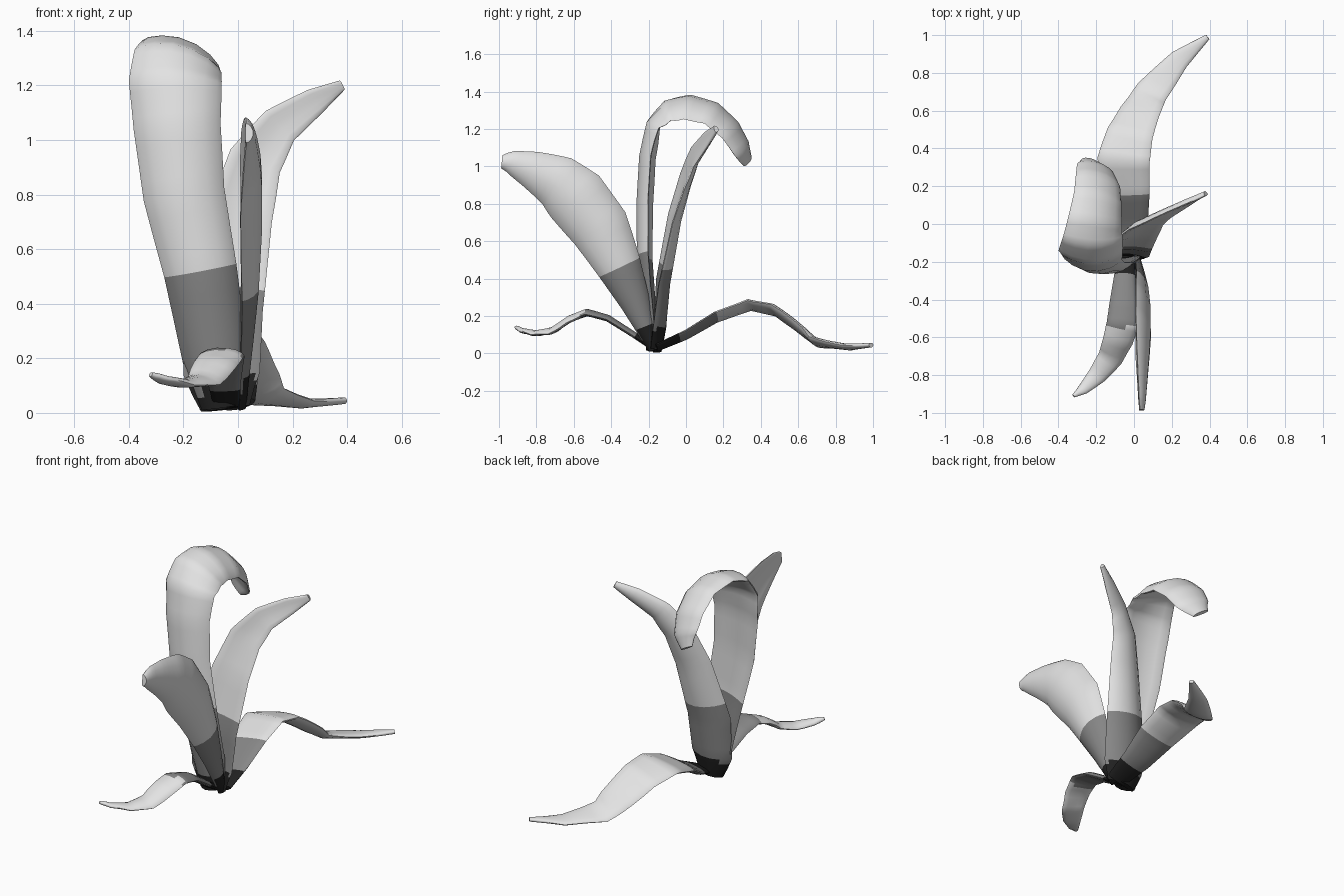
import bpy
import bmesh
from math import cos, sin, tau
from mathutils import Vector

cube = bpy.data.objects.get("Cube")
if cube:
    bpy.data.objects.remove(cube, do_unlink=True)


def make_material(name, value):
    mat = bpy.data.materials.new(name)
    mat.use_nodes = True
    colour = (value, value, value, 1)
    mat.diffuse_color = colour
    mat.node_tree.nodes["Principled BSDF"].inputs["Base Color"].default_value = colour
    return mat


MATERIALS = [
    make_material("black base", .015),
    make_material("mid grey", .24),
    make_material("light grey", .77),
]
STEPS = 4    # rings between two path points
AROUND = 14  # sides of the blade section


def sample_path(points):
    """Evenly split each stretch of an (x, y, z, width) path."""
    pts = [Vector(p) for p in points]
    samples = [a.lerp(b, i / STEPS) for a, b in zip(pts, pts[1:]) for i in range(STEPS)]
    return samples + [pts[-1]]


def make_leaf(name, points, sides, cups, base_reach, mid_reach):
    """Sweep a cupped oval section along a path, banded by distance from the root.

    sides and cups give the blade's width direction and cupping at root and tip.
    """
    samples = sample_path(points)
    centres = [s.to_3d() for s in samples]
    root, last = centres[0], len(centres) - 1
    bm = bmesh.new()
    rings = []
    for i, (centre, sample) in enumerate(zip(centres, samples)):
        width, along = sample[3], i / last
        reach = STEPS // 2
        tangent = (centres[min(i + reach, last)] - centres[max(i - reach, 0)]).normalized()
        across = Vector(sides[0]).lerp(Vector(sides[1]), along)
        across = (across - tangent * across.dot(tangent)).normalized()
        normal = tangent.cross(across)
        cup = cups[0] + (cups[1] - cups[0]) * along
        thick = min(.05 * width + .011, .4 * width)
        ring = []
        for k in range(AROUND):
            u, v = cos(tau * k / AROUND), sin(tau * k / AROUND)
            lift = cup * width * (u * u - .5) + v * thick
            ring.append(bm.verts.new(centre + across * (u * width / 2) + normal * lift))
        rings.append(ring)
    for low, high in zip(rings, rings[1:]):
        for k in range(AROUND):
            n = (k + 1) % AROUND
            bm.faces.new((low[k], low[n], high[n], high[k]))
    bm.faces.new(rings[0])
    bm.faces.new(rings[-1])
    bmesh.ops.recalc_face_normals(bm, faces=bm.faces)
    # colour bands
    for face in bm.faces:
        distance = (face.calc_center_median() - root).length
        face.material_index = 0 if distance < base_reach else 1 if distance < mid_reach else 2
    mesh = bpy.data.meshes.new(name)
    bm.to_mesh(mesh)
    bm.free()
    for mat in MATERIALS:
        mesh.materials.append(mat)
    obj = bpy.data.objects.new(name, mesh)
    bpy.context.collection.objects.link(obj)
    bpy.ops.object.select_all(action='DESELECT')
    obj.select_set(True)
    bpy.context.view_layer.objects.active = obj
    bpy.ops.object.shade_smooth_by_angle(angle=1)


# low leaf drooping to the front
make_leaf("low_front_leaf", [
    (-.04, -.18, .03, .1), (-.05, -.3, .11, .12), (-.055, -.42, .185, .15),
    (-.06, -.53, .215, .17), (-.085, -.62, .18, .16), (-.125, -.71, .12, .135),
    (-.195, -.8, .105, .1), (-.27, -.875, .12, .06), (-.32, -.91, .14, .02),
], sides=[(1, 0, 0), (1, 0, 0)], cups=(-.06, -.06), base_reach=.11, mid_reach=.42)

# upright leaf leaning forward, turned edge on
make_leaf("raised_front_leaf", [
    (.01, -.17, .02, .06), (.025, -.27, .27, .16), (.035, -.355, .46, .24),
    (.037, -.46, .67, .32), (.037, -.59, .835, .34), (.037, -.69, .92, .29),
    (.037, -.83, .985, .2), (.037, -.93, 1.02, .13), (.037, -.985, 1.025, .07),
], sides=[(0, 1, 1), (0, 1, 1)], cups=(.18, .14), base_reach=.11, mid_reach=.48)

# long leaf resting on the ground behind
make_leaf("low_back_leaf", [
    (0, -.16, .03, .13), (-.02, 0, .1, .19), (-.04, .16, .195, .25),
    (-.055, .34, .26, .28), (-.02, .48, .23, .25), (.03, .59, .15, .22),
    (.095, .7, .06, .18), (.24, .87, .035, .11), (.39, .99, .045, .03),
], sides=[(1, 0, .2), (1, 0, .05)], cups=(-.03, -.03), base_reach=.15, mid_reach=.37)

# tall leaf arching over at the top
make_leaf("tall_arched_leaf", [
    (-.06, -.18, .02, .16), (-.085, -.19, .2, .24), (-.14, -.215, .52, .27),
    (-.2, -.215, .8, .3), (-.225, -.2, 1.05, .32), (-.23, -.165, 1.22, .34),
    (-.215, -.09, 1.305, .33), (-.2, .01, 1.325, .31), (-.185, .14, 1.29, .28),
    (-.185, .24, 1.2, .26), (-.2, .3, 1.1, .22), (-.235, .33, 1.03, .11),
], sides=[(1, 0, -.3), (1, -.35, -.45)], cups=(.2, .06), base_reach=.09, mid_reach=.49)

# tall leaf leaning to one side
make_leaf("tall_side_leaf", [
    (-.045, -.165, .015, .18), (-.06, -.15, .14, .28), (-.055, -.13, .38, .29),
    (.005, -.065, .72, .24), (.06, -.005, .92, .2), (.15, .045, 1.05, .15),
    (.28, .11, 1.14, .1), (.38, .16, 1.2, .04),
], sides=[(1, -.1, 0), (.9, .45, 0)], cups=(-.16, -.12), base_reach=.15, mid_reach=.47)
